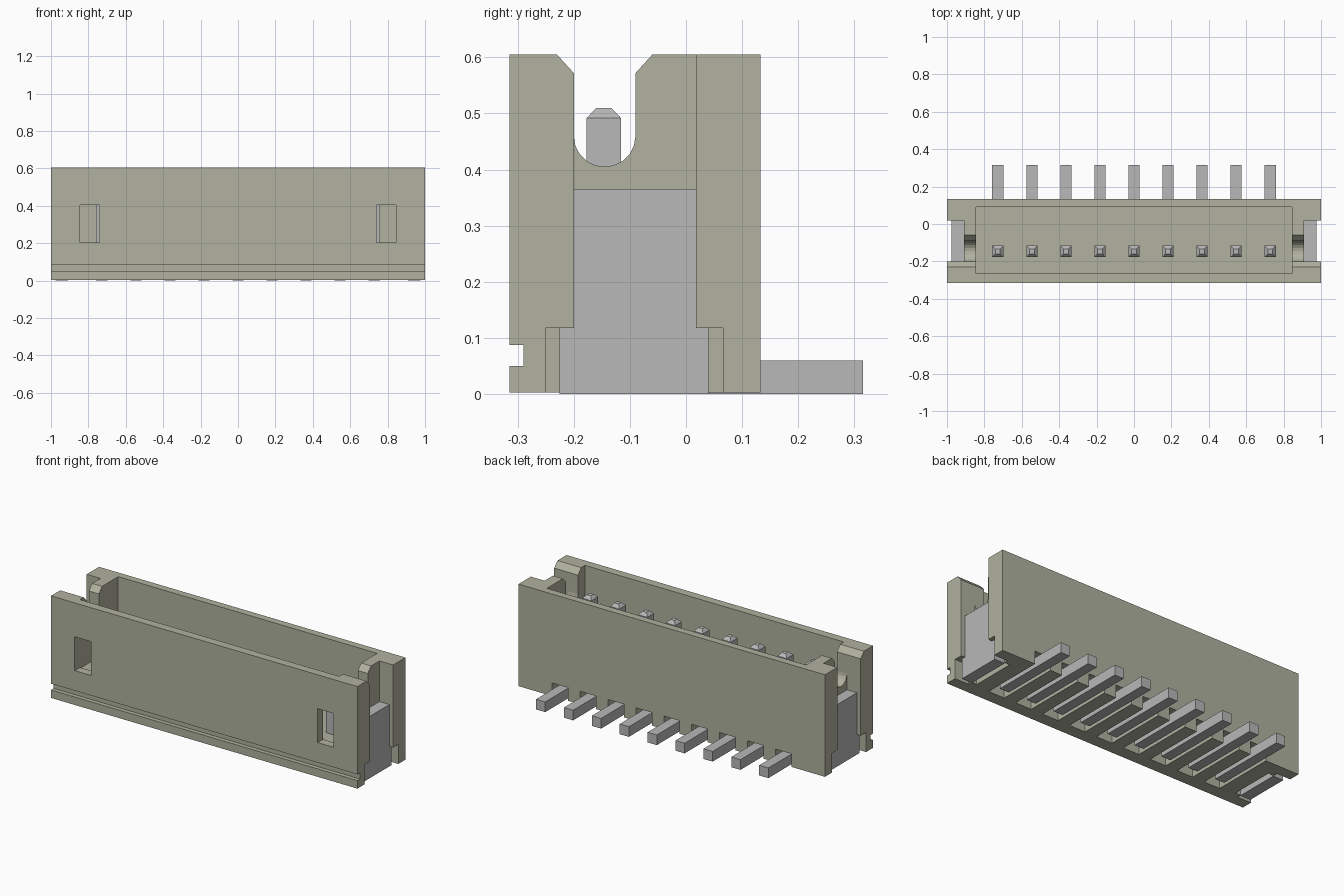
import bpy, bmesh, math

cube = bpy.data.objects.get("Cube")
if cube:
    bpy.data.objects.remove(cube, do_unlink=True)


def material(name, color):
    m = bpy.data.materials.new(name)
    m.use_nodes = True
    m.diffuse_color = color
    m.node_tree.nodes["Principled BSDF"].inputs["Base Color"].default_value = color
    return m


tan = material("tan plastic", (0.44, 0.445, 0.35, 1))
grey = material("grey metal", (0.48, 0.48, 0.48, 1))


def rect(y0, y1, z0, z1):
    return [(y0, z0), (y1, z0), (y1, z1), (y0, z1)]


def prism(name, profile, x0, x1, mat=tan, tip=None):
    """Extrude a y-z profile along x; tip = (height, scale) tapers the top face."""
    bm = bmesh.new()
    base = bm.faces.new([bm.verts.new((x0, y, z)) for y, z in profile])
    ext = bmesh.ops.extrude_face_region(bm, geom=[base])["geom"]
    verts = [v for v in ext if isinstance(v, bmesh.types.BMVert)]
    bmesh.ops.translate(bm, verts=verts, vec=(x1 - x0, 0, 0))
    bmesh.ops.recalc_face_normals(bm, faces=bm.faces)
    if tip:
        top = max(bm.faces, key=lambda f: f.calc_center_median().z)
        top = bmesh.ops.extrude_discrete_faces(bm, faces=[top])["faces"][0]
        c = top.calc_center_median()
        for v in top.verts:
            v.co = c + (v.co - c) * tip[1]
            v.co.z += tip[0]
    me = bpy.data.meshes.new(name)
    bm.to_mesh(me)
    bm.free()
    me.materials.append(mat)
    ob = bpy.data.objects.new(name, me)
    bpy.context.collection.objects.link(ob)
    return ob


PITCH, COUNT = 0.182, 9
pin_xs = [(i - (COUNT - 1) / 2) * PITCH for i in range(COUNT)]

# Housing block with the long groove near the foot of the front wall
housing = prism("housing", [(-0.315, 0.003), (0.133, 0.003), (0.133, 0.605), (-0.315, 0.605),
                            (-0.315, 0.087), (-0.29, 0.087), (-0.29, 0.05), (-0.315, 0.05)], -1, 1)

# Cutters: open cavity, pin channels, end recesses, U slots and front windows
cutters = [prism("cavity_cutter", rect(-0.265, 0.09, 0.2, 0.7), -0.845, 0.845)]
for x in pin_xs:
    cutters.append(prism("channel_cutter", rect(-0.24, 0.2, -0.1, 0.08), x - 0.052, x + 0.052))

recess = [(-0.25, -0.1), (0.066, -0.1), (0.066, 0.118), (0.018, 0.118),
          (0.018, 0.7), (-0.2, 0.7), (-0.2, 0.118), (-0.25, 0.118)]
arc = [(-0.145 - 0.055 * math.cos(math.pi * k / 10), 0.46 - 0.055 * math.sin(math.pi * k / 10))
       for k in range(11)]
slot = arc + [(-0.09, 0.572), (-0.06, 0.605), (-0.06, 0.7), (-0.23, 0.7), (-0.23, 0.605), (-0.2, 0.572)]
for s in (-1, 1):
    cutters.append(prism("recess_cutter", recess, s * 0.91, s * 1.1))
    cutters.append(prism("slot_cutter", slot, s * 0.82, s * 1.1))
    cutters.append(prism("window_cutter", rect(-0.4, -0.25, 0.205, 0.405), s * 0.74, s * 0.845))
    cutters.append(prism("foot_recess_cutter", rect(-0.225, 0.04, -0.1, 0.05), s * 0.875, s * 0.95))

for c in cutters:
    c.hide_render = True
    mod = housing.modifiers.new(c.name, "BOOLEAN")
    mod.operation, mod.solver, mod.object = "DIFFERENCE", "EXACT", c

# Bake the cuts and drop the cutters
graph = bpy.context.evaluated_depsgraph_get()
baked = bpy.data.meshes.new_from_object(housing.evaluated_get(graph))
housing.modifiers.clear()
housing.data = baked
for c in cutters:
    bpy.data.objects.remove(c, do_unlink=True)

# Bent contact pins with tapered tips
pin_profile = [(-0.177, 0), (0.315, 0), (0.315, 0.06), (-0.116, 0.06), (-0.116, 0.492), (-0.177, 0.492)]
for i, x in enumerate(pin_xs):
    prism(f"contact_pin_{i + 1}", pin_profile, x - 0.03, x + 0.03, grey, tip=(0.018, 0.43))

# Solder tabs at both ends, wider at the foot
tab = [(-0.225, 0), (0.04, 0), (0.04, 0.118), (0.018, 0.118),
       (0.018, 0.365), (-0.2, 0.365), (-0.2, 0.118), (-0.225, 0.118)]
for s, side in ((1, "left"), (-1, "right")):
    prism(f"{side}_solder_tab", tab, s * 0.908, s * 0.975, grey)
